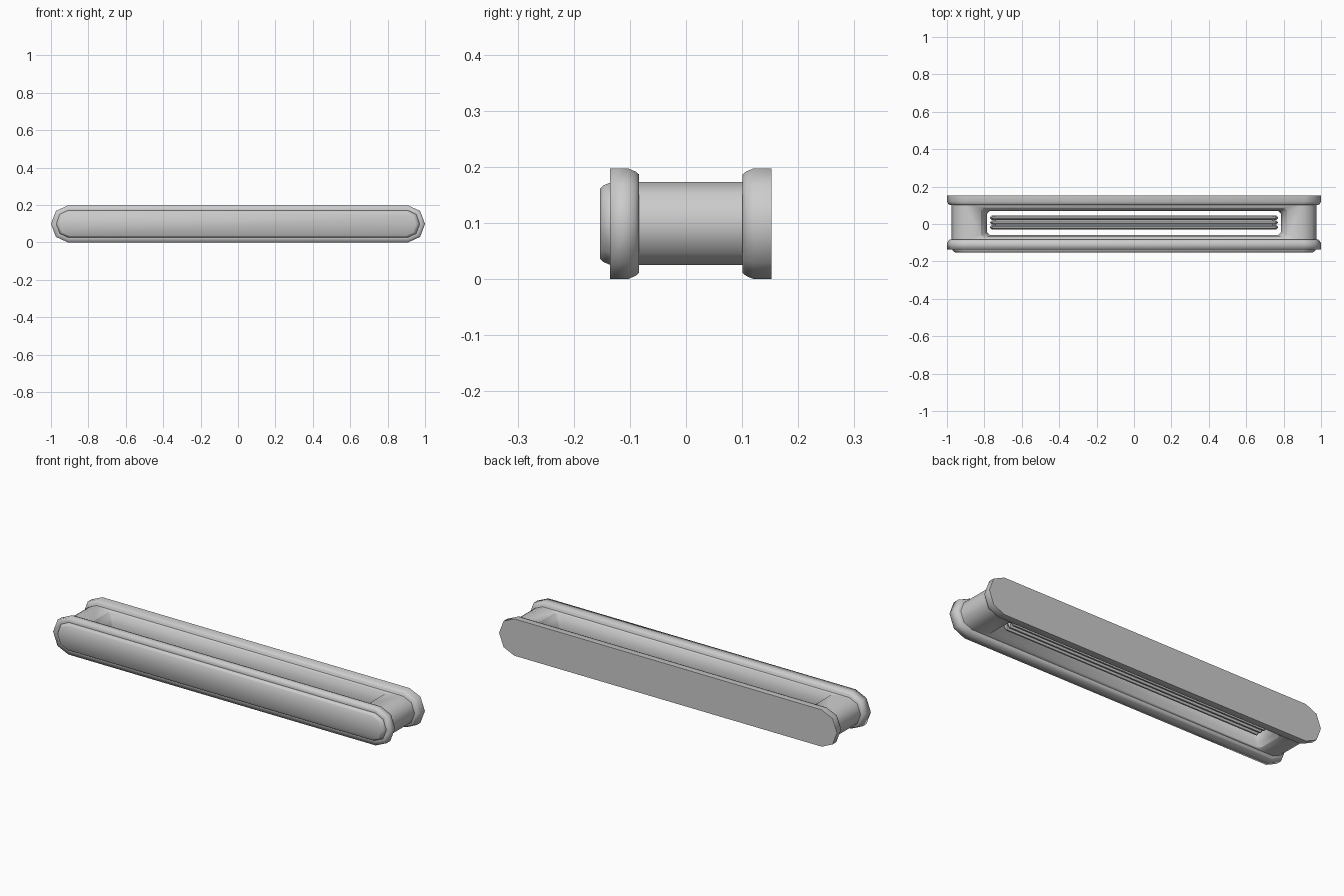
import bpy, bmesh
from math import sin, cos, pi

cube = bpy.data.objects.get("Cube")
if cube:
    bpy.data.objects.remove(cube)

grey = bpy.data.materials.new("light grey")
grey.use_nodes = True
grey.diffuse_color = (0.6, 0.6, 0.6, 1)
grey.node_tree.nodes["Principled BSDF"].inputs["Base Color"].default_value = grey.diffuse_color
MID = 0.0985  # height of the long axis


def capsule(x, h, cap):
    """Long outline with faceted round ends: (x, z) points."""
    pts = [((x - cap) + cap * cos(a * pi / 4), h * sin(a * pi / 4)) for a in range(-2, 3)]
    return pts + [(-px, -pz) for px, pz in pts]


def rectangle(x, y, c):
    """Rectangle with cut corners."""
    return [(x, -y + c), (x, y - c), (x - c, y), (-x + c, y),
            (-x, y - c), (-x, -y + c), (-x + c, -y), (x - c, -y)]


def loft(name, rings):
    """Skin a stack of matching rings and close both ends."""
    bm = bmesh.new()
    loops = [[bm.verts.new(p) for p in ring] for ring in rings]
    for a, b in zip(loops, loops[1:]):
        for i in range(len(a)):
            j = (i + 1) % len(a)
            bm.faces.new((a[i], a[j], b[j], b[i]))
    bm.faces.new(loops[0])
    bm.faces.new(loops[-1])
    bmesh.ops.recalc_face_normals(bm, faces=bm.faces)
    me = bpy.data.meshes.new(name)
    bm.to_mesh(me)
    bm.free()
    me.materials.append(grey)
    ob = bpy.data.objects.new(name, me)
    bpy.context.collection.objects.link(ob)
    return ob


def smooth(ob, angle=0.9):
    bpy.ops.object.select_all(action="DESELECT")
    ob.select_set(True)
    bpy.context.view_layer.objects.active = ob
    bpy.ops.object.shade_smooth_by_angle(angle=angle)


def along_y(name, profile):
    """Part built from (y, half length, half height, end cap) stations."""
    return loft(name, [[(x, y, MID + z) for x, z in capsule(l, h, cap)]
                       for y, l, h, cap in profile])


# Outer side plates, rounded on their inner edges; the front one has a soft rim
front = along_y("front_plate", [(-0.134, 0.972, 0.073, 0.065), (-0.135, 1, 0.0985, 0.09),
                                (-0.103, 1, 0.0985, 0.09), (-0.09, 0.993, 0.093, 0.085),
                                (-0.084, 0.985, 0.088, 0.08)])
smooth(front, 1.65)
smooth(along_y("back_plate", [(0.152, 1, 0.0985, 0.09), (0.12, 1, 0.0985, 0.09),
                              (0.107, 0.993, 0.093, 0.085), (0.101, 0.985, 0.088, 0.08)]))

# Raised front panel with sloping edges
smooth(along_y("front_panel", [(-0.13, 0.972, 0.073, 0.065), (-0.136, 0.972, 0.073, 0.065),
                               (-0.148, 0.964, 0.068, 0.06), (-0.153, 0.952, 0.063, 0.055)]), 1.2)

# Core with a slot through it, flaring softly towards the top and bottom
core = along_y("core", [(-0.09, 0.975, 0.074, 0.068), (0.108, 0.975, 0.074, 0.068)])
flare = [(0.1, 0.83, 0.088), (0.072, 0.818, 0.078), (0.056, 0.803, 0.071),
         (0.03, 0.793, 0.067), (0, 0.787, 0.064)]
stations = [(-z, l, w) for z, l, w in flare] + flare[-2::-1]
cutter = loft("slot_cutter", [[(x, y + 0.006, MID + z) for x, y in rectangle(l, w, 0.015)]
                              for z, l, w in stations])
cutter.hide_render = True
cut = core.modifiers.new("slot", "BOOLEAN")
cut.object = cutter
cut.solver = "EXACT"
bpy.context.view_layer.objects.active = core
bpy.ops.object.modifier_apply(modifier="slot")
bpy.data.objects.remove(cutter)
smooth(core, 1.3)

# Thin ridged bars running along the slot, pointed at the ends
for i, y in enumerate((0.034, 0.008, -0.018)):
    rings = [[(x, y + dy, z) for x, dy in rectangle(0.77 - inset, half, half * 0.8)]
             for z, half, inset in ((0.05, 0.004, 0.012), (0.07, 0.012, 0), (0.09, 0.004, 0.012))]
    loft("slot_bar_%d" % (i + 1), rings)

# Short pins that join the bars near each end
for side, label in ((1, "left"), (-1, "right")):
    rings = [[(side * 0.745 + 0.007 * cos(a * pi / 4), y, 0.07 + 0.007 * sin(a * pi / 4))
              for a in range(8)] for y in (-0.03, 0.045)]
    smooth(loft(label + "_pin", rings))
